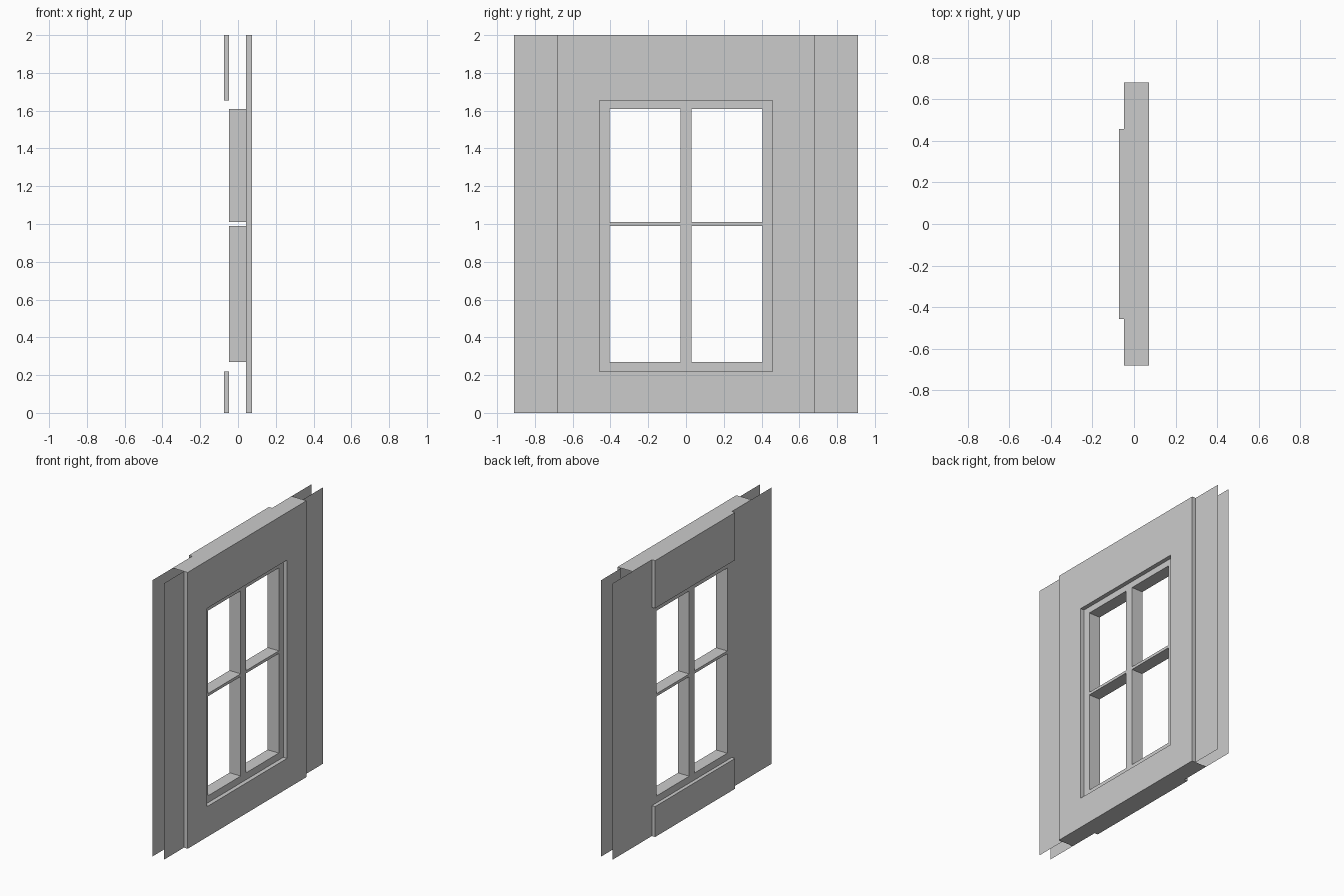
import bpy
import bmesh

cube = bpy.data.objects.get("Cube")
if cube:
    bpy.data.objects.remove(cube, do_unlink=True)

grey = bpy.data.materials.new("light_grey")
grey.use_nodes = True
grey.diffuse_color = (0.6, 0.6, 0.6, 1)
grey.node_tree.nodes["Principled BSDF"].inputs["Base Color"].default_value = (0.6, 0.6, 0.6, 1)

# Depths of the wall layers, outside to inside
PANEL, FRONT, BACK, PLATE = 0.073, 0.043, -0.047, -0.073
HEIGHT = 2.0
EDGE, SIDE, HOLE = 0.91, 0.68, 0.457
SILL, HEAD = 0.22, 1.655
BAR_Y = [-HOLE, -0.405, -0.03, 0.03, 0.405, HOLE]
BAR_Z = [SILL, 0.27, 0.99, 1.01, 1.61, HEAD]
PANES = {(i, j) for i in (1, 3) for j in (1, 3)}


def finish(name, bm):
    mesh = bpy.data.meshes.new(name)
    bm.to_mesh(mesh)
    bm.free()
    mesh.materials.append(grey)
    obj = bpy.data.objects.new(name, mesh)
    bpy.context.collection.objects.link(obj)


def sheet(name, x, ys, zs, skip=(), rim=None, holes_only=False):
    """Upright sheet of cells, with open cells and an optional rim run to another depth."""
    bm = bmesh.new()
    grid = [[bm.verts.new((x, y, z)) for z in zs] for y in ys]
    for i in range(len(ys) - 1):
        for j in range(len(zs) - 1):
            if (i, j) in skip:
                continue
            quad = [grid[i][j], grid[i + 1][j], grid[i + 1][j + 1], grid[i][j + 1]]
            bm.faces.new(quad if x > 0 else quad[::-1])
    if rim is not None:
        def outer(edge):
            a, b = (v.co for v in edge.verts)
            return any(a[k] == b[k] and abs(a[k] - lim) < 1e-4
                       for k, ends in ((1, ys), (2, zs)) for lim in (ends[0], ends[-1]))
        edges = [e for e in bm.edges if e.is_boundary and not (holes_only and outer(e))]
        made = bmesh.ops.extrude_edge_only(bm, edges=edges)["geom"]
        for v in made:
            if isinstance(v, bmesh.types.BMVert):
                v.co.x = rim
    finish(name, bm)


# Raised front panel around the window recess
sheet("front_panel", PANEL, [-SIDE, -HOLE, HOLE, SIDE], [0, SILL, HEAD, HEIGHT],
      skip={(1, 1)}, rim=FRONT)

# Window frame with crossing bars and deep reveals
sheet("window_frame_front", FRONT, BAR_Y, BAR_Z, skip=PANES, rim=BACK, holes_only=True)
sheet("window_frame_back", BACK, BAR_Y, BAR_Z, skip=PANES)

# Side sheets that run past the panel
for side, s in (("left", 1), ("right", -1)):
    sheet(side + "_front_flange", FRONT, sorted((s * SIDE, s * EDGE)), [0, HEIGHT])
    sheet(side + "_back_sheet", BACK, sorted((s * HOLE, s * EDGE)), [0, HEIGHT])

# Raised plates on the back, above and below the window
sheet("upper_back_plate", PLATE, [-HOLE, HOLE], [HEAD, HEIGHT], rim=BACK)
sheet("lower_back_plate", PLATE, [-HOLE, HOLE], [0, SILL], rim=BACK)

# Caps closing the cavity at top and bottom
for name, z in (("top_cap", HEIGHT), ("bottom_cap", 0)):
    bm = bmesh.new()
    corners = [(BACK, -SIDE), (FRONT, -SIDE), (FRONT, SIDE), (BACK, SIDE)]
    face = bm.faces.new([bm.verts.new((x, y, z)) for x, y in corners])
    if z == 0:
        face.normal_flip()
    finish(name, bm)
